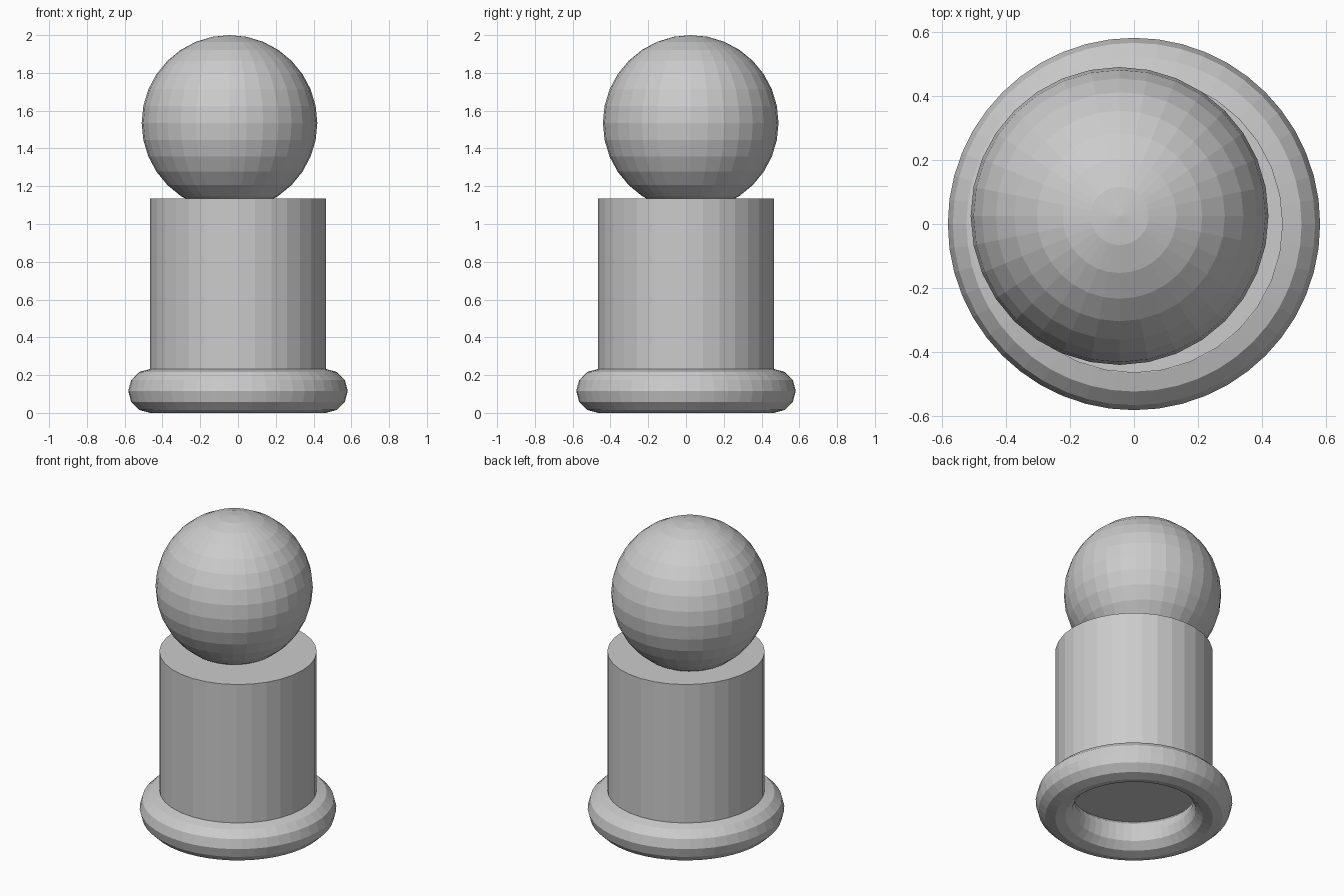
import bpy

if "Cube" in bpy.data.objects:
    bpy.data.objects.remove(bpy.data.objects["Cube"])

R = 0.465  # shared radius of ball, post and ring

grey = bpy.data.materials.new("plain grey")
grey.diffuse_color = (0.6, 0.6, 0.6, 1.0)
grey.use_nodes = True
grey.node_tree.nodes["Principled BSDF"].inputs["Base Color"].default_value = grey.diffuse_color


def finish(name):
    ob = bpy.context.object
    ob.name = name
    ob.data.name = name
    ob.data.materials.clear()
    ob.data.materials.append(grey)
    bpy.ops.object.shade_flat()
    return ob


# Base ring, open in the middle
bpy.ops.mesh.primitive_torus_add(
    major_radius=R, minor_radius=R / 4, major_segments=48, minor_segments=12,
    location=(0, 0, R / 4))
finish("base_ring")

# Post, sunk slightly into the ring
bpy.ops.mesh.primitive_cylinder_add(
    vertices=32, radius=R, depth=2 * R, location=(0, 0, 1.135 - R))
finish("post")

# Ball, a little off centre and sunk into the post
bpy.ops.mesh.primitive_uv_sphere_add(
    segments=32, ring_count=16, radius=R, location=(-0.045, 0.025, 2 - R))
finish("ball")
